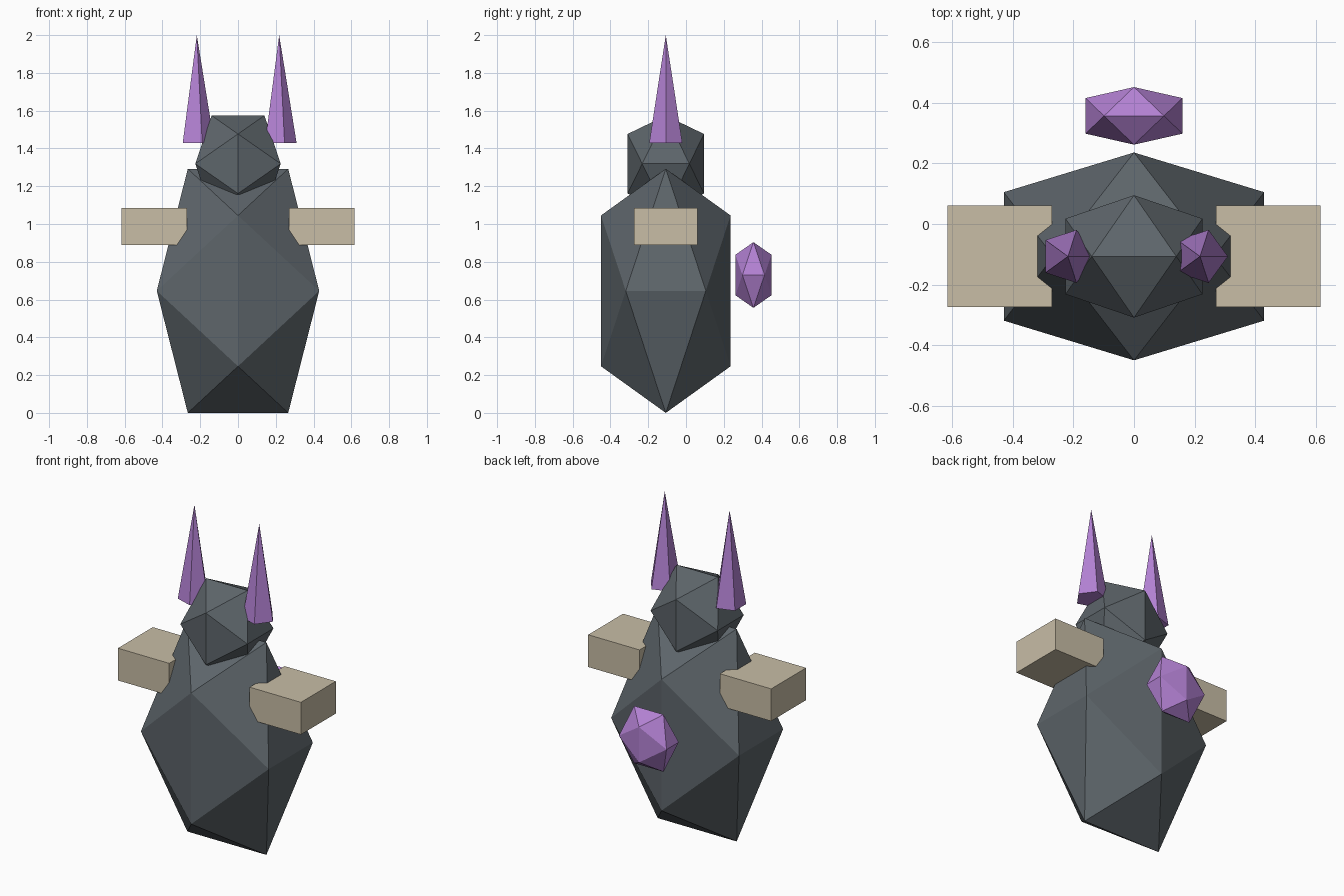
import bpy, bmesh
from itertools import product

if "Cube" in bpy.data.objects:
    bpy.data.objects.remove(bpy.data.objects["Cube"])

PHI = (1 + 5 ** 0.5) / 2


def material(name, rgb):
    m = bpy.data.materials.new(name)
    m.diffuse_color = (*rgb, 1)
    m.use_nodes = True
    m.node_tree.nodes["Principled BSDF"].inputs["Base Color"].default_value = m.diffuse_color
    return m


slate = material("slate", (0.11, 0.13, 0.145))
purple = material("purple", (0.45, 0.22, 0.65))
beige = material("beige", (0.58, 0.51, 0.38))


def icosahedron(name, centre, half, mat):
    """Edge-up icosahedron stretched to the given half extents."""
    bm = bmesh.new()
    for a, b in product((-1, 1), repeat=2):
        s = a / PHI
        for p in ((s, 0, b), (b, s, 0), (0, b, s)):
            bm.verts.new([c + h * v for c, h, v in zip(centre, half, p)])
    bmesh.ops.convex_hull(bm, input=bm.verts[:])
    bmesh.ops.recalc_face_normals(bm, faces=bm.faces[:])
    mesh = bpy.data.meshes.new(name)
    bm.to_mesh(mesh)
    bm.free()
    mesh.materials.append(mat)
    ob = bpy.data.objects.new(name, mesh)
    bpy.context.collection.objects.link(ob)


def finish(name, mat):
    ob = bpy.context.object
    ob.name = name
    ob.data.materials.append(mat)
    return ob


# Body, head and tail
icosahedron("body", (0, -0.107, 0.646), (0.43, 0.343, 0.646), slate)
icosahedron("head", (0, -0.107, 1.319), (0.226, 0.202, 0.255), slate)
icosahedron("tail", (0, 0.357, 0.73), (0.16, 0.095, 0.174), purple)

for side, label in ((-1, "left"), (1, "right")):
    # Stubby box arms
    bpy.ops.mesh.primitive_cube_add(size=1, location=(side * 0.443, -0.107, 0.987))
    arm = finish(label + "_arm", beige)
    arm.scale = (0.345, 0.335, 0.196)

    # Five-sided ears, both with a corner pointing to +x
    bpy.ops.mesh.primitive_cone_add(vertices=5, radius1=0.092, radius2=0, depth=0.57,
                                    location=(side * 0.218, -0.107, 1.715))
    ear = finish(label + "_ear", purple)
    first = ear.data.vertices[0].co
    # Turn so that the first base corner faces +x
    from_y = abs(first.y) > abs(first.x)
    ear.rotation_euler.z = -1.5707963 if from_y else 0
